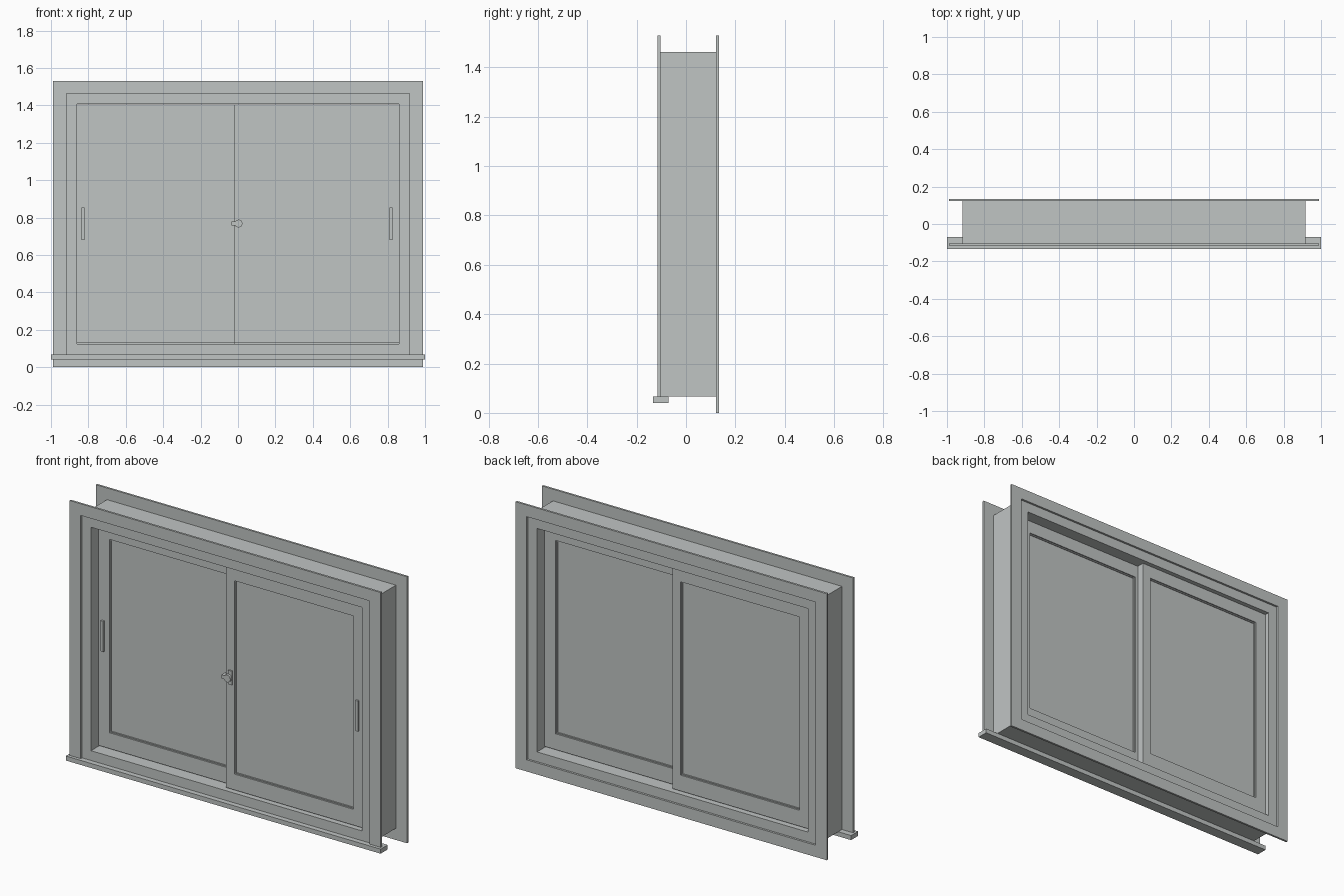
import bpy, bmesh, math
from mathutils import Vector

cube = bpy.data.objects.get("Cube")
if cube:
    bpy.data.objects.remove(cube, do_unlink=True)

mat = bpy.data.materials.new("pale_grey")
mat.use_nodes = True
GREY = (0.53, 0.555, 0.55, 1)
mat.diffuse_color = GREY
mat.node_tree.nodes["Principled BSDF"].inputs["Base Color"].default_value = GREY


def prism(name, outline, y0, y1):
    """Extrude an (x, z) outline from y0 to y1."""
    bm = bmesh.new()
    face = bm.faces.new([bm.verts.new((x, y0, z)) for x, z in outline])
    moved = bmesh.ops.extrude_face_region(bm, geom=[face])["geom"]
    verts = [v for v in moved if isinstance(v, bmesh.types.BMVert)]
    bmesh.ops.translate(bm, verts=verts, vec=Vector((0, y1 - y0, 0)))
    bmesh.ops.recalc_face_normals(bm, faces=bm.faces)
    mesh = bpy.data.meshes.new(name)
    bm.to_mesh(mesh)
    bm.free()
    mesh.materials.append(mat)
    obj = bpy.data.objects.new(name, mesh)
    bpy.context.collection.objects.link(obj)
    return obj


def box(name, x0, x1, y0, y1, z0, z1):
    return prism(name, [(x0, z0), (x1, z0), (x1, z1), (x0, z1)], y0, y1)


def ring(name, x0, x1, z0, z1, left, right, bottom, top, y0, y1):
    """Four members: full-height stiles with rails between them."""
    box(name + "_stile_a", x0, x0 + left, y0, y1, z0, z1)
    box(name + "_stile_b", x1 - right, x1, y0, y1, z0, z1)
    box(name + "_bottom_rail", x0 + left, x1 - right, y0, y1, z0, z0 + bottom)
    box(name + "_top_rail", x0 + left, x1 - right, y0, y1, z1 - top, z1)


# Main levels
OUT, MID, INN = 0.988, 0.918, 0.861
TOP, HEAD, OPEN_TOP = 1.53, 1.463, 1.406
BASE, OPEN_BASE = 0.067, 0.123
FRONT, BACK = -0.104, 0.122

# Fixed frame
ring("frame", -MID, MID, BASE, HEAD, MID - INN, MID - INN,
     OPEN_BASE - BASE, HEAD - OPEN_TOP, FRONT, BACK)

# Mitred casings: three sides in front, four at the back
for side, y0, y1, foot_out, foot_in in (("front", FRONT - 0.012, FRONT, BASE, BASE),
                                        ("back", BACK, BACK + 0.012, 0, BASE)):
    for s, label in ((1, "left"), (-1, "right")):
        prism(f"{side}_casing_{label}",
              [(s * OUT, foot_out), (s * OUT, TOP), (s * MID, HEAD), (s * MID, foot_in)], y0, y1)
    prism(side + "_casing_top", [(-OUT, TOP), (OUT, TOP), (MID, HEAD), (-MID, HEAD)], y0, y1)
prism("back_casing_bottom", [(-OUT, 0), (OUT, 0), (MID, BASE), (-MID, BASE)], BACK, BACK + 0.012)

# Projecting sill
box("sill", -1, 1, -0.134, -0.07, 0.041, BASE)

# Sliding sashes with glazing beads and panes; the left one runs in the front track
for s, label, y0, y1 in ((1, "left", -0.082, 0.054), (-1, "right", -0.038, 0.098)):
    x0, x1 = sorted((-s * 0.018, s * INN))
    meeting, outer = 0.053, 0.071
    a, b = (meeting, outer) if s > 0 else (outer, meeting)
    z0, z1 = OPEN_BASE + 0.006, OPEN_TOP - 0.002
    ring(label + "_sash", x0, x1, z0, z1, a, b, 0.091, 0.074, y0, y1)
    gx0, gx1, gz0, gz1 = x0 + a, x1 - b, z0 + 0.091, z1 - 0.074
    ring(label + "_bead", gx0, gx1, gz0, gz1, 0.006, 0.006, 0.006, 0.006, y0 + 0.007, y1 - 0.007)
    box(label + "_pane", gx0, gx1, y0 + 0.012, y1 - 0.012, gz0, gz1)
    # Running rail beneath the sash
    box(label + "_track", x0, x1, y0 + 0.01, y1 - 0.01, OPEN_BASE, z0)
    # Pull handle
    hx = 0.819 if s > 0 else -0.829
    box(label + "_pull", hx - 0.008, hx + 0.008, y0 - 0.012, y0, 0.68, 0.855)

# Latch on the meeting stile
box("latch_plate", 0.0, 0.024, -0.09, -0.082, 0.73, 0.81)
knob = [(0.003 + 0.021 * math.cos(i * math.pi / 8), 0.768 + 0.021 * math.sin(i * math.pi / 8))
        for i in range(16)]
prism("latch_knob", knob, -0.104, -0.082)
box("latch_lever", -0.036, 0.003, -0.1, -0.088, 0.758, 0.778)
box("latch_keeper", -0.036, -0.019, -0.088, -0.038, 0.758, 0.778)
